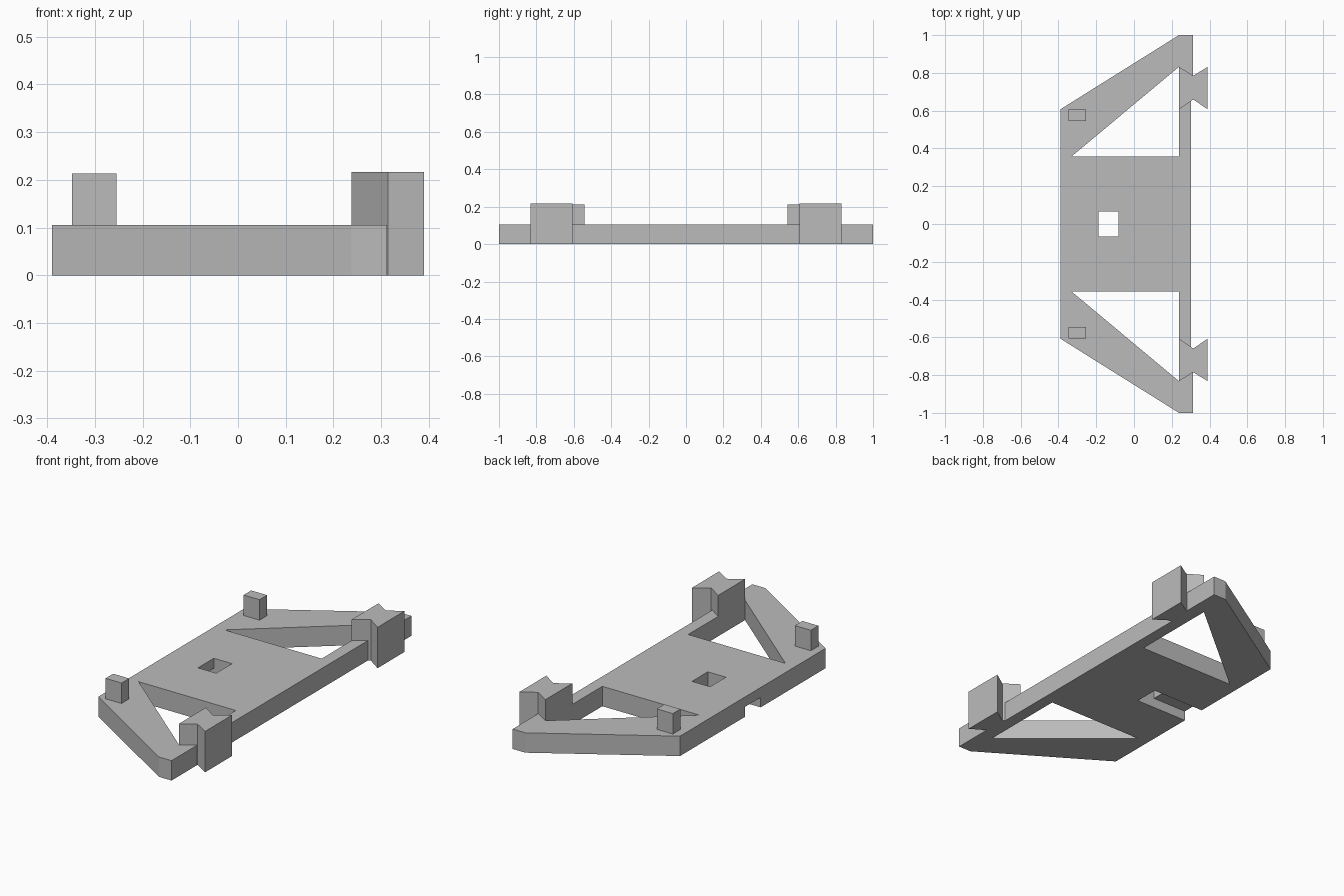
import bpy
import bmesh

cube = bpy.data.objects.get("Cube")
if cube:
    bpy.data.objects.remove(cube)

PLATE_TOP = 0.105
POST_TOP = 0.213
BLOCK_TOP = 0.216

grey = bpy.data.materials.new("plain_grey")
grey.use_nodes = True
grey.diffuse_color = (0.5, 0.5, 0.5, 1)
grey.node_tree.nodes["Principled BSDF"].inputs["Base Color"].default_value = (0.5, 0.5, 0.5, 1)


def prism(name, outline, bottom, top):
    """Extrude a flat outline upwards into a solid."""
    bm = bmesh.new()
    face = bm.faces.new([bm.verts.new((x, y, bottom)) for x, y in outline])
    grown = bmesh.ops.extrude_face_region(bm, geom=[face])["geom"]
    verts = [v for v in grown if isinstance(v, bmesh.types.BMVert)]
    bmesh.ops.translate(bm, verts=verts, vec=(0, 0, top - bottom))
    bmesh.ops.recalc_face_normals(bm, faces=bm.faces)
    mesh = bpy.data.meshes.new(name)
    bm.to_mesh(mesh)
    bm.free()
    mesh.materials.append(grey)
    obj = bpy.data.objects.new(name, mesh)
    bpy.context.collection.objects.link(obj)
    return obj


def rect(x0, x1, y0, y1):
    return [(x0, y0), (x1, y0), (x1, y1), (x0, y1)]


def flip(outline):
    return [(x, -y) for x, y in reversed(outline)]


# Base plate: slanted outer arm, triangular opening and thin rail, mirrored
half = [(-0.39, 0.607), (0.238, 1), (0.312, 1), (0.312, 0.785), (0.238, 0.832),
        (-0.33, 0.358), (0.238, 0.358), (0.238, 0.607), (0.302, 0.651)]
plate = prism("base_plate", half + flip(half), 0, PLATE_TOP)

# Square window through the plate, and a half-height slot below it to the edge
cutters = [
    prism("window_cutter", rect(-0.187, -0.081, -0.066, 0.066), -0.1, 0.3),
    prism("slot_cutter", rect(-0.5, -0.081, -0.066, 0.066), -0.1, PLATE_TOP / 2),
]
for cutter in cutters:
    cut = plate.modifiers.new(cutter.name, "BOOLEAN")
    cut.operation = "DIFFERENCE"
    cut.solver = "EXACT"
    cut.object = cutter

# Bake the cuts and drop the cutters
depsgraph = bpy.context.evaluated_depsgraph_get()
baked = bpy.data.meshes.new_from_object(plate.evaluated_get(depsgraph))
plate.modifiers.clear()
plate.data = baked
for cutter in cutters:
    bpy.data.objects.remove(cutter)

# Waisted dovetail blocks on the rail and small posts on the arms
dovetail = [(0.238, 0.607), (0.314, 0.659), (0.39, 0.607),
            (0.39, 0.832), (0.314, 0.785), (0.238, 0.832)]
post = rect(-0.348, -0.255, 0.544, 0.607)
for side, place in (("back", list), ("front", flip)):
    prism(side + "_dovetail_block", place(dovetail), 0, BLOCK_TOP)
    prism(side + "_post", place(post), PLATE_TOP, POST_TOP)
